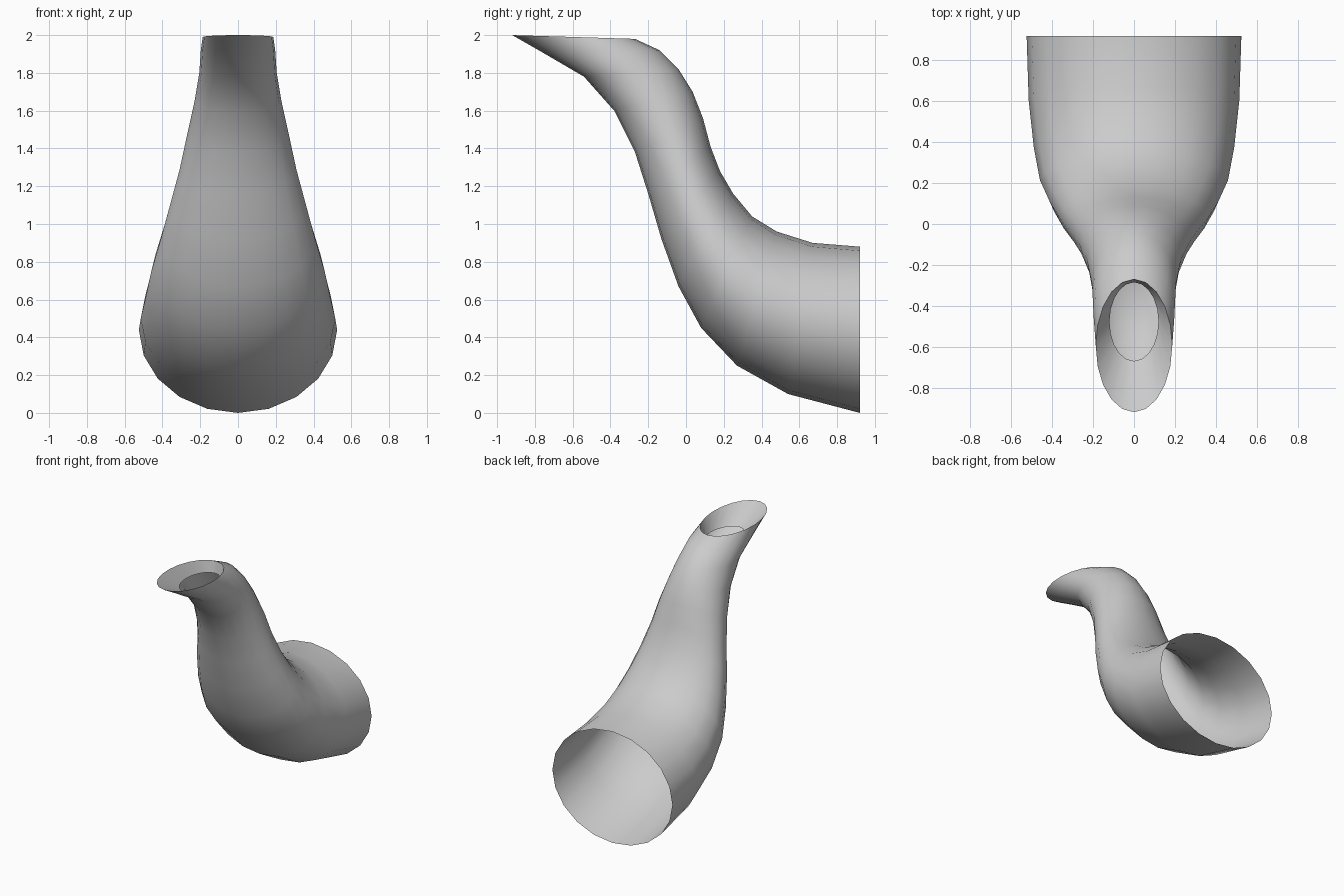
import bpy, bmesh, math

SIDES = 20

cube = bpy.data.objects.get("Cube")
if cube:
    bpy.data.objects.remove(cube)

grey = bpy.data.materials.new("light grey")
grey.use_nodes = True
colour = (0.6, 0.6, 0.6, 1)
grey.diffuse_color = colour
grey.node_tree.nodes["Principled BSDF"].inputs["Base Color"].default_value = colour

# Cross-sections: lower/front point (y, z), upper/back point (y, z), half width
SECTIONS = [
    ((0.92, 0.0), (0.92, 0.88), 0.525),
    ((0.54, 0.10), (0.67, 0.90), 0.515),
    ((0.27, 0.25), (0.48, 0.96), 0.49),
    ((0.08, 0.45), (0.35, 1.04), 0.46),
    ((-0.04, 0.67), (0.25, 1.16), 0.41),
    ((-0.13, 0.92), (0.18, 1.28), 0.36),
    ((-0.20, 1.16), (0.13, 1.41), 0.31),
    ((-0.27, 1.38), (0.09, 1.56), 0.27),
    ((-0.38, 1.60), (0.035, 1.70), 0.23),
    ((-0.54, 1.78), (-0.04, 1.82), 0.205),
    ((-0.78, 1.92), (-0.14, 1.92), 0.197),
    ((-0.92, 2.0), (-0.27, 1.98), 0.187),
]
# Lip turned inwards down to the open hole
LIP = [((-0.67, 1.89), (-0.285, 1.89), 0.12)]


def add_ring(bm, low, high, half_width):
    """One elliptical cross-section standing between two points."""
    ring = []
    for i in range(SIDES):
        a = math.tau * i / SIDES
        t = (1 - math.cos(a)) / 2
        y = low[0] + (high[0] - low[0]) * t
        z = low[1] + (high[1] - low[1]) * t
        ring.append(bm.verts.new((half_width * math.sin(a), y, z)))
    return ring


# Curved pipe, open at both ends
bm = bmesh.new()
rings = [add_ring(bm, *s) for s in SECTIONS + LIP]
for a, b in zip(rings, rings[1:]):
    for i in range(SIDES):
        j = (i + 1) % SIDES
        bm.faces.new((a[i], a[j], b[j], b[i]))
bmesh.ops.recalc_face_normals(bm, faces=bm.faces)
# Outer skin must face away from the pipe: its underside looks down
bm.faces.ensure_lookup_table()
if bm.faces[0].normal.z > 0:
    bmesh.ops.reverse_faces(bm, faces=bm.faces)

mesh = bpy.data.meshes.new("curved_pipe")
bm.to_mesh(mesh)
bm.free()
mesh.materials.append(grey)
pipe = bpy.data.objects.new("curved_pipe", mesh)
bpy.context.collection.objects.link(pipe)

bpy.ops.object.select_all(action="DESELECT")
pipe.select_set(True)
bpy.context.view_layer.objects.active = pipe
bpy.ops.object.shade_smooth_by_angle(angle=math.radians(60))
